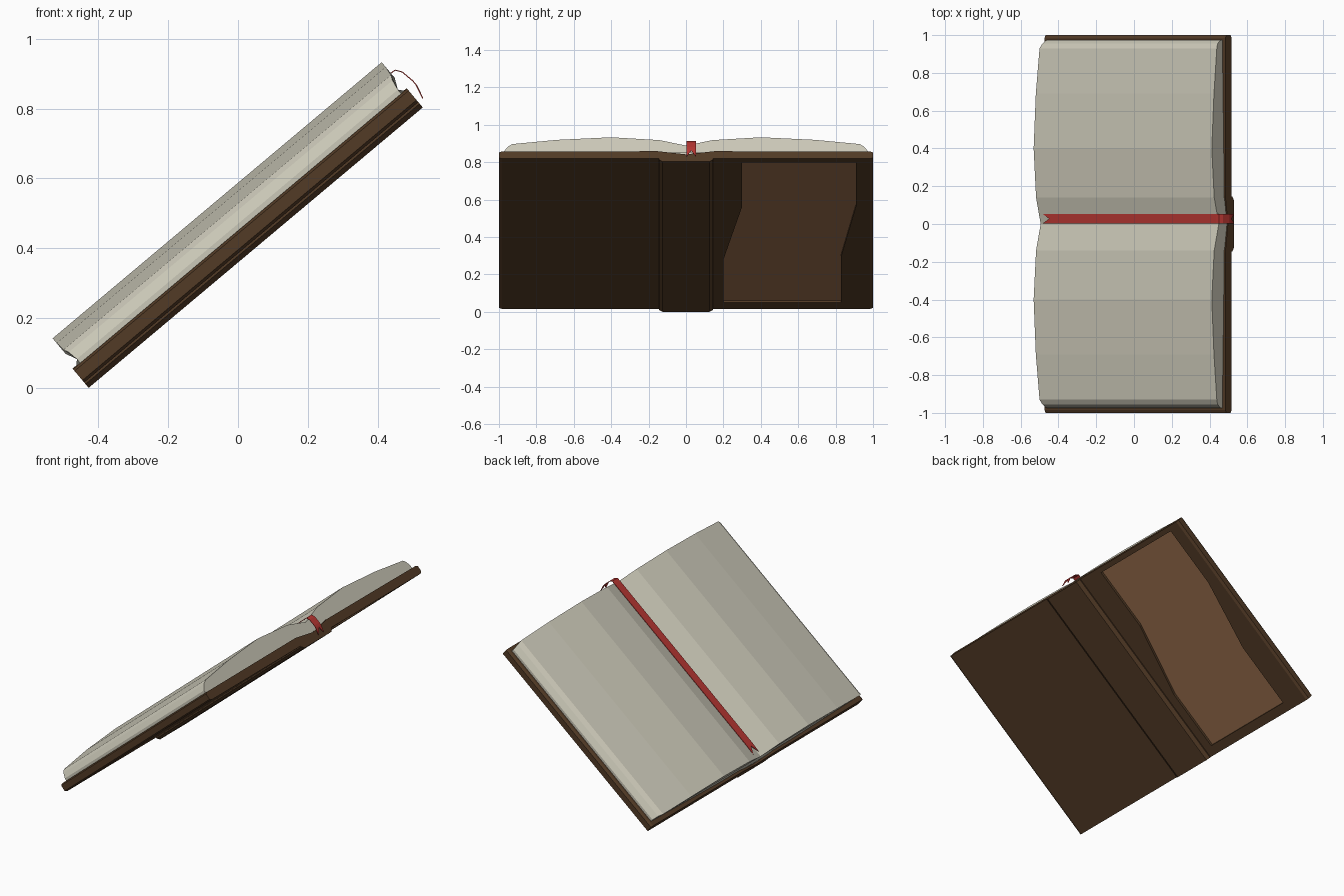
import bpy, bmesh, math
from mathutils import Matrix

if "Cube" in bpy.data.objects:
    bpy.data.objects.remove(bpy.data.objects["Cube"])

# tilted book frame: u = up the slope, y = across, n = out of the pages
TILT = Matrix.Translation((-0.428, 0, 0)) @ Matrix.Rotation(math.radians(-40), 4, 'Y')


def material(name, rgb):
    m = bpy.data.materials.new(name)
    m.diffuse_color = (*rgb, 1)
    m.use_nodes = True
    m.node_tree.nodes["Principled BSDF"].inputs["Base Color"].default_value = m.diffuse_color
    return m


LEATHER = material("dark_leather", (0.085, 0.043, 0.019))
TAN = material("tan_leather", (0.30, 0.15, 0.07))
PAPER = material("paper", (0.60, 0.58, 0.48))
RED = material("red_ribbon", (0.45, 0.035, 0.03))


def make(name, verts, faces, mat):
    bm = bmesh.new()
    vs = [bm.verts.new(v) for v in verts]
    for f in faces:
        bm.faces.new([vs[i] for i in f])
    bmesh.ops.recalc_face_normals(bm, faces=bm.faces[:])
    me = bpy.data.meshes.new(name)
    bm.to_mesh(me)
    bm.free()
    me.transform(TILT)
    me.materials.append(mat)
    ob = bpy.data.objects.new(name, me)
    bpy.context.collection.objects.link(ob)
    return ob


def prism(name, low, high, mat):
    k = len(low)
    faces = [tuple(range(k)), tuple(range(2 * k - 1, k - 1, -1))]
    faces += [(i, (i + 1) % k, k + (i + 1) % k, k + i) for i in range(k)]
    return make(name, low + high, faces, mat)


def mirrored(half):
    # half runs from y=0 outward and back to y=0
    return half + [(-p[0], *p[1:]) for p in reversed(half) if p[0] > 0]


def along(name, profile, u0, u1, mat):
    # profile points are (y, n, inset of both ends)
    return prism(name, [(u0 + i, y, n) for y, n, i in profile],
                 [(u1 - i, y, n) for y, n, i in profile], mat)


# cover boards with a shallow fold at the middle
cover = along("cover", mirrored([
    (0, 0.03, 0), (0.15, 0.02, 0), (0.985, 0.02, 0), (1.0, 0.028, 0),
    (1.0, 0.063, 0), (0.985, 0.07, 0), (0.15, 0.072, 0), (0, 0.05, 0)]),
    0.0, 1.25, LEATHER)

# spine strip on the outside
along("spine", mirrored([(0.125, 0.0, 0), (0.145, 0.014, 0), (0.145, 0.035, 0)]),
      0.0, 1.25, LEATHER)

# curved page block, dipping into the gutter
along("pages", mirrored([
    (0, 0.048, 0), (0.15, 0.068, 0), (0.975, 0.066, 0.015), (0.975, 0.085, 0.015),
    (0.955, 0.115, 0.01), (0.93, 0.13, 0.003), (0.69, 0.157, 0), (0.40, 0.175, 0),
    (0.14, 0.155, 0), (0, 0.117, 0)]), 0.012, 1.243, PAPER)

# sunken tan panel on the back cover
outline = [(0.054, 0.2), (0.41, 0.2), (0.85, 0.3), (1.22, 0.3),
           (1.22, 0.91), (0.86, 0.91), (0.44, 0.83), (0.054, 0.83)]
cutter = prism("panel_cutter", [(u, y, 0.0) for u, y in outline],
               [(u, y, 0.036) for u, y in outline], LEATHER)
cutter.hide_render = True
cutter.hide_set(True)
cut = cover.modifiers.new("panel_recess", 'BOOLEAN')
cut.object = cutter
cut.operation = 'DIFFERENCE'
cut.solver = 'EXACT'
prism("back_panel", [(u, y, 0.035) for u, y in outline],
      [(u, y, 0.04) for u, y in outline], TAN)

# ribbon bookmark: along the gutter, then curling over the top edge
path = [(0.04, 0.131), (0.075, 0.134), (0.65, 0.134), (1.24, 0.134), (1.258, 0.133),
        (1.27, 0.116), (1.277, 0.077), (1.275, 0.05), (1.267, 0.02)]
Y0, YM, Y1, THICK = 0.003, 0.028, 0.053, 0.003
rows = [[(u, y, n) for y in (Y0, YM, Y1)] for u, n in path]
rows[0][1] = (0.085, YM, 0.134)       # swallowtail notches
rows[1] = [(0.095, y, 0.134) for y in (Y0, YM, Y1)]
rows[-1][1] = (1.276, YM, 0.055)
rows[-2] = [(1.277, y, 0.062) for y in (Y0, YM, Y1)]
faces = [(3 * r + c, 3 * r + c + 1, 3 * r + c + 4, 3 * r + c + 3)
         for r in range(len(rows) - 1) for c in range(2)]
ribbon = make("ribbon", [p for r in rows for p in r], faces, RED)
solid = ribbon.modifiers.new("thickness", 'SOLIDIFY')
solid.thickness = THICK
solid.offset = 0
